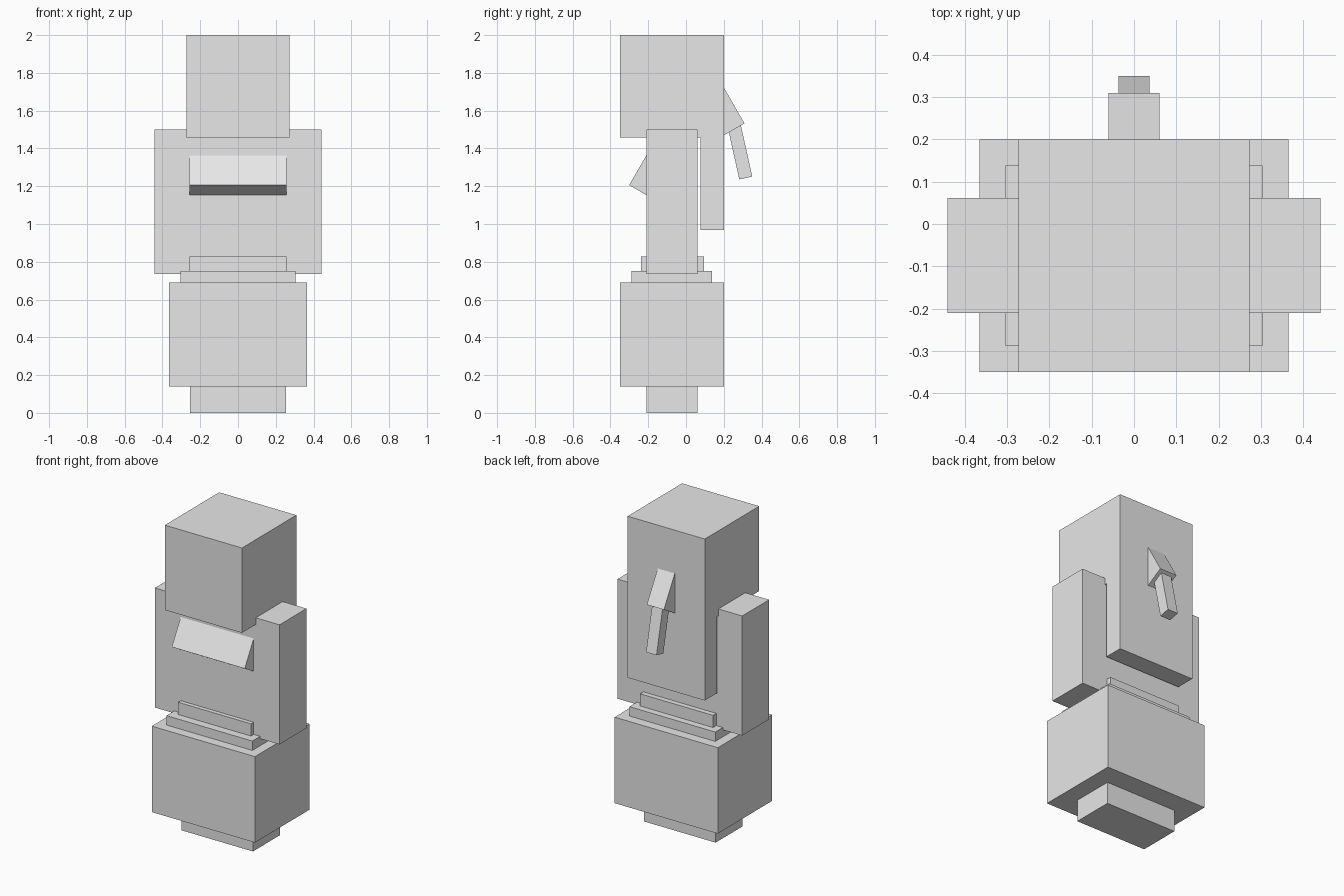
import bpy
import math
from mathutils import Matrix

if "Cube" in bpy.data.objects:
    bpy.data.objects.remove(bpy.data.objects["Cube"])

grey = bpy.data.materials.new("plain grey")
grey.diffuse_color = (0.8, 0.8, 0.8, 1.0)
grey.use_nodes = True
grey.node_tree.nodes["Principled BSDF"].inputs["Base Color"].default_value = grey.diffuse_color


def block(name, size, centre, tilt=0.0):
    """Box of the given size, tilted about the x axis (degrees)."""
    bpy.ops.mesh.primitive_cube_add(size=1)
    ob = bpy.context.object
    ob.name = ob.data.name = name
    ob.data.transform(Matrix.Translation(centre)
                      @ Matrix.Rotation(math.radians(tilt), 4, 'X')
                      @ Matrix.Diagonal((*size, 1)))
    ob.data.materials.append(grey)
    return ob


def span(name, x, y, z):
    """Upright box from its x, y and z ranges."""
    size = [r[1] - r[0] for r in (x, y, z)]
    centre = [(r[0] + r[1]) / 2 for r in (x, y, z)]
    return block(name, size, centre)


def wide(name, half, y, z):
    return span(name, (-half, half), y, z)


# Head and the long hair hanging behind it
wide("head", 0.273, (-0.35, 0.2), (1.457, 2.0))
wide("back_hair", 0.273, (0.076, 0.2), (0.967, 1.457))

# Torso and arms
wide("torso", 0.26, (-0.21, 0.062), (0.735, 1.457))
span("left_arm", (-0.441, -0.26), (-0.21, 0.062), (0.735, 1.5))
span("right_arm", (0.26, 0.441), (-0.21, 0.062), (0.735, 1.5))

# Tilted chest block
block("chest", (0.516, 0.15, 0.2), (0, -0.186, 1.255), -30)

# Stepped skirt
wide("skirt_waist", 0.258, (-0.237, 0.095), (0.75, 0.828))
wide("skirt_middle", 0.304, (-0.289, 0.138), (0.69, 0.75))
wide("skirt_bottom", 0.365, (-0.35, 0.2), (0.14, 0.69))

# Legs
wide("legs", 0.253, (-0.21, 0.062), (0.0, 0.14))

# Ponytail in two tilted pieces
block("ponytail_top", (0.121, 0.16, 0.25), (0, 0.178, 1.601), 30)
block("ponytail_tip", (0.074, 0.07, 0.3), (0, 0.284, 1.39), 12.5)
